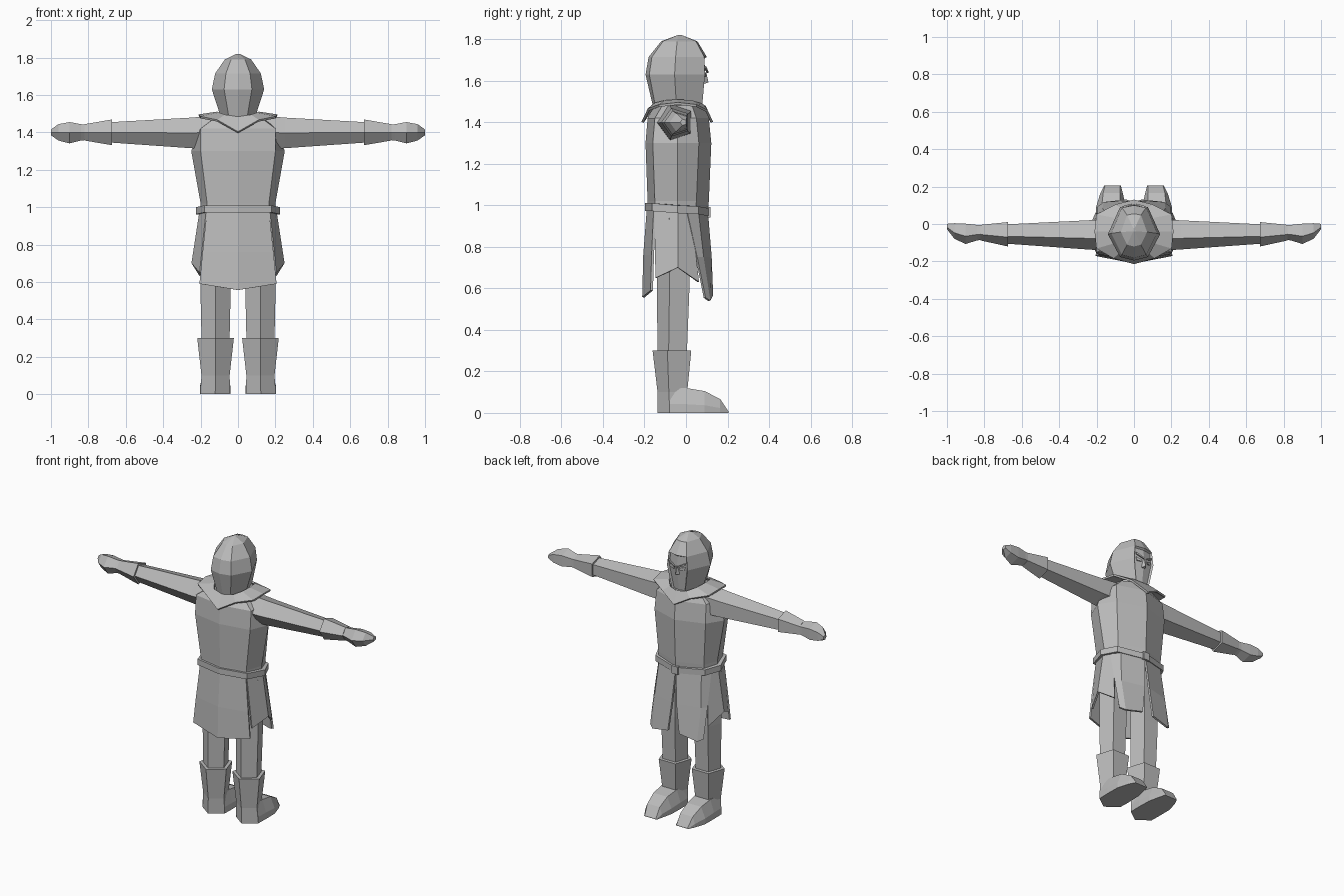
import bpy, bmesh, math

if "Cube" in bpy.data.objects:
    bpy.data.objects.remove(bpy.data.objects["Cube"])

grey = bpy.data.materials.new("plain grey")
grey.diffuse_color = (0.5, 0.5, 0.5, 1)
grey.use_nodes = True
grey.node_tree.nodes["Principled BSDF"].inputs["Base Color"].default_value = grey.diffuse_color


def finish(name, bm, thickness=0):
    bmesh.ops.remove_doubles(bm, verts=bm.verts, dist=0.0005)
    bmesh.ops.recalc_face_normals(bm, faces=bm.faces)
    me = bpy.data.meshes.new(name)
    bm.to_mesh(me)
    bm.free()
    ob = bpy.data.objects.new(name, me)
    bpy.context.collection.objects.link(ob)
    me.materials.append(grey)
    if thickness:
        mod = ob.modifiers.new("thickness", 'SOLIDIFY')
        mod.thickness = thickness
        mod.offset = 0
    return ob


def loft(name, rings, caps=True, closed=True, thickness=0):
    """Skin a list of point rings into one flat-faced mesh."""
    bm = bmesh.new()
    rows = [[bm.verts.new(p) for p in r] for r in rings]
    n = len(rows[0])
    for a, b in zip(rows, rows[1:]):
        for i in range(n if closed else n - 1):
            j = (i + 1) % n
            bm.faces.new((a[i], a[j], b[j], b[i]))
    if caps:
        bm.faces.new(rows[0])
        bm.faces.new(rows[-1])
    return finish(name, bm, thickness)


def mirrored(half):
    """Complete a ring given as its +x half, from back centre to front centre."""
    return half + [(-x, y, z) for x, y, z in half[-2:0:-1]]


def pentagon(r):
    # one corner points to the back (-y)
    return [(r * math.sin(k * math.tau / 5), -r * math.cos(k * math.tau / 5)) for k in range(5)]


def leg_ring(x, y, z, r):
    return [(x + a, y + b, z) for a, b in pentagon(r)]


def arm_ring(x, y, z, r):
    return [(x, y + b, z + a) for a, b in pentagon(r)]


# hooded head
def head_ring(z, hx, yb, yf):
    w = hx * 0.53
    return mirrored([(0, yb, z), (w, yb + 0.13 * hx, z), (hx, (yb + yf) / 2 - 0.01, z),
                     (w, yf - 0.1 * hx, z), (0, yf, z)])


head = loft("hooded_head", [
    head_ring(1.46, 0.085, -0.155, 0.085), head_ring(1.63, 0.14, -0.195, 0.105),
    head_ring(1.715, 0.122, -0.18, 0.10), head_ring(1.79, 0.07, -0.12, 0.055),
    head_ring(1.82, 0.008, -0.04, -0.02)])

# sunken face opening in the hood
bm = bmesh.new()
bm.from_mesh(head.data)
front = [f for f in bm.faces if f.normal.y > 0.7 and 1.5 < f.calc_center_median().z < 1.7]
bmesh.ops.inset_region(bm, faces=front, thickness=0.008, depth=-0.012)
bm.to_mesh(head.data)
bm.free()

# eyes, brows and nose
for s, side in ((1, "left"), (-1, "right")):
    loft(side + "_eye", [[(s * 0.018, 0.094, 1.632), (s * 0.055, 0.085, 1.645)],
                         [(s * 0.022, 0.094, 1.62), (s * 0.05, 0.085, 1.622)]],
         caps=False, closed=False, thickness=0.006)
    loft(side + "_brow", [[(s * 0.01, 0.105, 1.645), (s * 0.06, 0.092, 1.672)],
                          [(s * 0.01, 0.104, 1.637), (s * 0.06, 0.091, 1.66)]],
         caps=False, closed=False, thickness=0.008)
loft("nose", [[(-0.008, 0.09, 1.64), (0.008, 0.09, 1.64), (0, 0.098, 1.64)],
              [(-0.014, 0.086, 1.585), (0.014, 0.086, 1.585), (0, 0.108, 1.592)]])


# tunic body
def body_ring(z, yb, xb, xs, xf, yf, k=1.0):
    return mirrored([(0, yb * k, z), (xb, (yb + 0.035) * k, z), (xs, -0.04, z),
                     (xf, (yf - 0.06) * k, z), (0, yf * k, z)])


loft("tunic_body", [
    body_ring(0.96, -0.185, 0.165, 0.20, 0.165, 0.105),
    body_ring(1.02, -0.185, 0.165, 0.20, 0.165, 0.11),
    body_ring(1.30, -0.195, 0.20, 0.25, 0.185, 0.122),
    body_ring(1.42, -0.185, 0.20, 0.205, 0.18, 0.11),
    body_ring(1.48, -0.15, 0.12, 0.14, 0.12, 0.09)])

# pointed collar
outer = mirrored([(0, -0.21, 1.40), (0.11, -0.18, 1.462), (0.20, -0.13, 1.48), (0.21, -0.04, 1.49),
                  (0.20, 0.05, 1.48), (0.10, 0.10, 1.455), (0, 0.125, 1.40)])
inner = mirrored([(0, -0.16, 1.48), (0.07, -0.145, 1.49), (0.10, -0.10, 1.50), (0.11, -0.04, 1.505),
                  (0.10, 0.03, 1.50), (0.06, 0.075, 1.485), (0, 0.09, 1.475)])
loft("collar", [outer, inner], caps=False, thickness=0.012)


# belt, dipping toward the front
def belt_ring(dz):
    return mirrored([(0, -0.198, 1.01 + dz), (0.18, -0.163, 1.01 + dz), (0.225, -0.04, 1.0 + dz),
                     (0.18, 0.06, 0.995 + dz), (0, 0.115, 0.985 + dz)])


loft("belt", [belt_ring(-0.038), belt_ring(0)])
bm = bmesh.new()
bmesh.ops.create_cube(bm, size=1)
bmesh.ops.scale(bm, vec=(0.045, 0.02, 0.05), verts=bm.verts)
bmesh.ops.translate(bm, vec=(0, 0.108, 0.967), verts=bm.verts)
finish("belt_buckle", bm)

# tunic skirt flaps
T = 0.012
loft("back_flap", [
    [(-0.165, -0.15, 0.98), (0, -0.183, 0.98), (0.165, -0.15, 0.98)],
    [(-0.188, -0.16, 0.76), (0, -0.20, 0.76), (0.188, -0.16, 0.76)],
    [(-0.205, -0.165, 0.59), (0, -0.205, 0.557), (0.205, -0.165, 0.59)]],
    caps=False, closed=False, thickness=T)
for s, side in ((1, "left"), (-1, "right")):
    loft(side + "_side_flap", [
        [(s * 0.165, -0.15, 0.98), (s * 0.2, -0.04, 0.98), (s * 0.17, 0.02, 0.98)],
        [(s * 0.2, -0.145, 0.65), (s * 0.243, -0.04, 0.70), (s * 0.2, 0.06, 0.63)]],
        caps=False, closed=False, thickness=T)
    loft(side + "_front_flap", [
        [(0, 0.10, 0.97), (s * 0.15, 0.055, 0.97), (s * 0.185, 0.0, 0.98)],
        [(s * 0.016, 0.118, 0.75), (s * 0.165, 0.08, 0.75), (s * 0.19, 0.05, 0.75)],
        [(s * 0.04, 0.125, 0.565), (s * 0.16, 0.112, 0.54), (s * 0.19, 0.09, 0.555)]],
        caps=False, closed=False, thickness=T)

# limbs
for s, side in ((1, "left"), (-1, "right")):
    loft(side + "_sleeve", [arm_ring(s * 0.14, -0.05, 1.40, 0.093),
                            arm_ring(s * 0.25, -0.05, 1.397, 0.086),
                            arm_ring(s * 0.70, -0.048, 1.40, 0.056)])
    loft(side + "_cuff", [arm_ring(s * 0.675, -0.048, 1.40, 0.072),
                          arm_ring(s * 0.82, -0.042, 1.40, 0.046)])
    loft(side + "_hand", [arm_ring(s * 0.80, -0.04, 1.40, 0.042),
                          arm_ring(s * 0.84, -0.042, 1.40, 0.046),
                          arm_ring(s * 0.90, -0.047, 1.398, 0.06),
                          arm_ring(s * 0.96, -0.033, 1.40, 0.046),
                          arm_ring(s * 1.0, -0.012, 1.40, 0.016)])
    x = s * 0.12
    loft(side + "_leg", [leg_ring(x, -0.055, 0.94, 0.085), leg_ring(x, -0.053, 0.60, 0.086),
                         leg_ring(x, -0.06, 0.26, 0.078)])
    loft(side + "_boot_shaft", [leg_ring(x, -0.058, 0.30, 0.103), leg_ring(x, -0.058, 0.10, 0.079),
                                leg_ring(s * 0.122, -0.052, 0.0, 0.085)])
    # foot: y, centre, sole half width, top half width, height
    foot = [(-0.08, 0.122, 0.08, 0.06, 0.12), (0.0, 0.122, 0.082, 0.055, 0.12),
            (0.09, 0.123, 0.08, 0.05, 0.105), (0.165, 0.12, 0.06, 0.045, 0.066),
            (0.205, 0.115, 0.045, 0.04, 0.006)]
    loft(side + "_boot_foot", [[(s * c - b, y, 0), (s * c + b, y, 0), (s * c + b, y, h * 0.35),
                                (s * c + t, y, h), (s * c - t, y, h), (s * c - b, y, h * 0.35)]
                               for y, c, b, t, h in foot])
